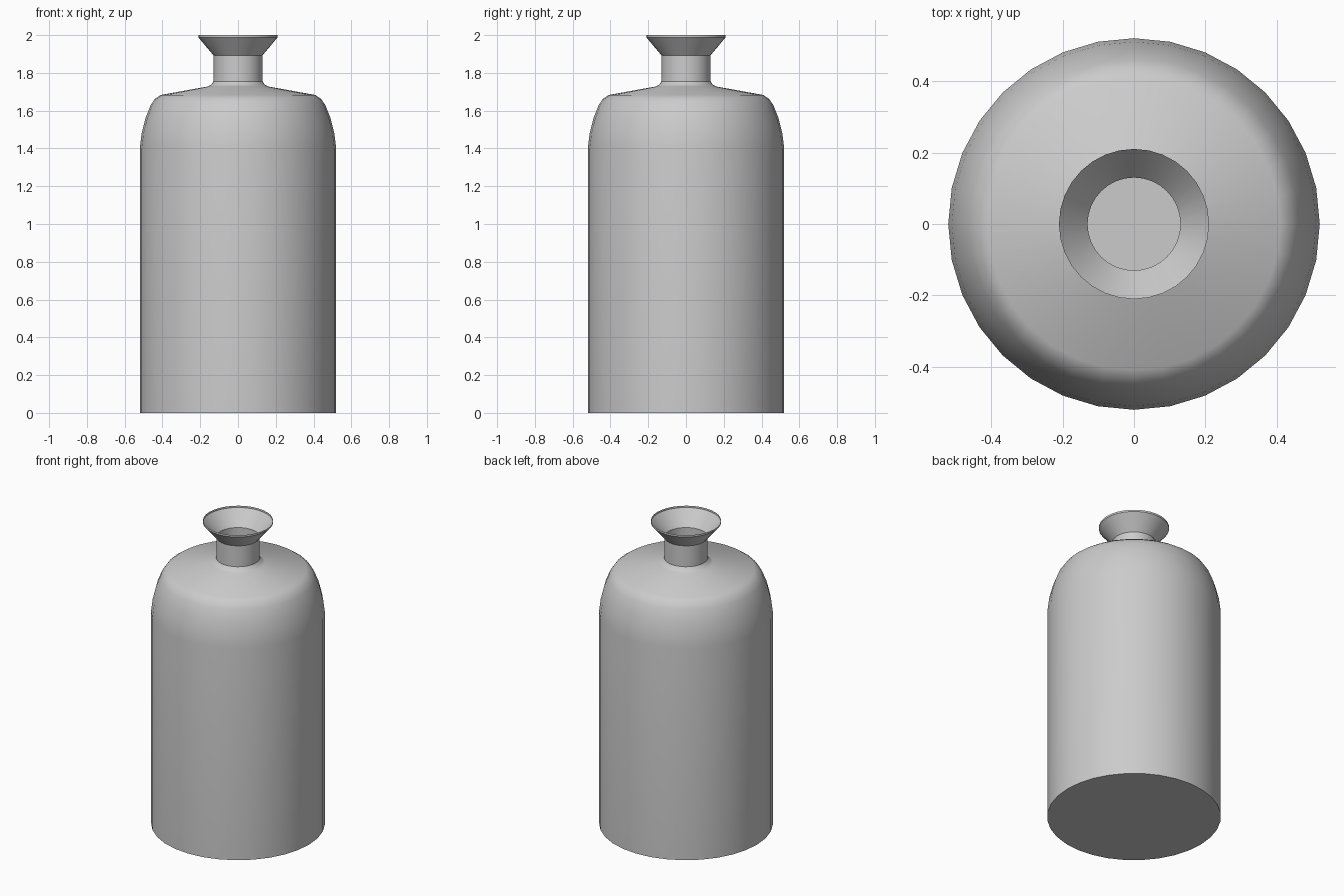
import bpy, bmesh, math

if "Cube" in bpy.data.objects:
    bpy.data.objects.remove(bpy.data.objects["Cube"])

SIDES = 32

# Half profile of the thin-walled bottle: (radius, height)
profile = [
    (0.52, 0.0), (0.52, 1.40),                                     # body
    (0.51, 1.48), (0.49, 1.56), (0.462, 1.63), (0.44, 1.662), (0.41, 1.683),  # rounded shoulder
    (0.16, 1.728), (0.142, 1.738), (0.13, 1.755),                  # sloped top and neck fillet
    (0.13, 1.893),                                                 # neck
    (0.21, 1.988), (0.21, 2.0),                                    # flared mouth and lip
]

# Revolve the profile into rings and skin them
bm = bmesh.new()
rings = []
for r, z in profile:
    ring = []
    for i in range(SIDES):
        a = 2 * math.pi * i / SIDES
        ring.append(bm.verts.new((r * math.cos(a), r * math.sin(a), z)))
    rings.append(ring)
for low, high in zip(rings, rings[1:]):
    for i in range(SIDES):
        j = (i + 1) % SIDES
        bm.faces.new((low[i], low[j], high[j], high[i]))

# Closed base, open mouth
bm.faces.new(rings[0][::-1])

mesh = bpy.data.meshes.new("bottle")
bm.to_mesh(mesh)
bm.free()
bottle = bpy.data.objects.new("bottle", mesh)
bpy.context.collection.objects.link(bottle)

# Smooth shading with sharp creases
bpy.context.view_layer.objects.active = bottle
bottle.select_set(True)
bpy.ops.object.shade_smooth_by_angle(angle=math.radians(30))
